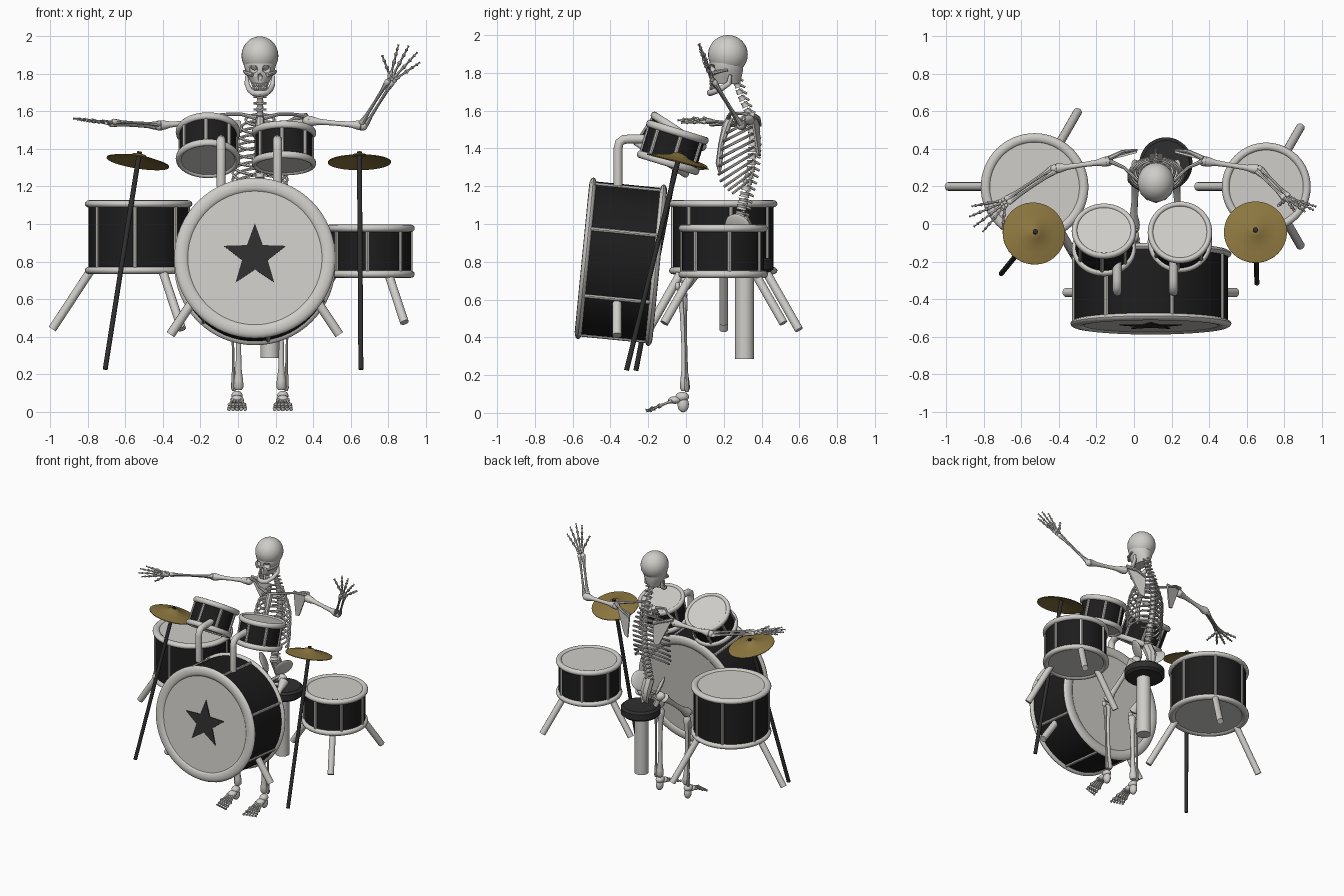
import bpy, bmesh
from math import sin, cos, pi, radians
from mathutils import Vector, Matrix

if "Cube" in bpy.data.objects:
    bpy.data.objects.remove(bpy.data.objects["Cube"])


def material(name, rgb):
    m = bpy.data.materials.new(name)
    m.use_nodes = True
    m.diffuse_color = (*rgb, 1)
    m.node_tree.nodes["Principled BSDF"].inputs["Base Color"].default_value = (*rgb, 1)
    return m


PALE = material("pale grey", (0.62, 0.61, 0.58))
BLACK = material("shell black", (0.012, 0.012, 0.012))
CHARCOAL = material("charcoal", (0.028, 0.028, 0.028))
BRASS = material("brass", (0.26, 0.18, 0.05))


def finish(name, bm, mat, angle=40):
    bmesh.ops.recalc_face_normals(bm, faces=bm.faces)
    me = bpy.data.meshes.new(name)
    bm.to_mesh(me)
    bm.free()
    me.materials.append(mat)
    for p in me.polygons:
        p.use_smooth = True
    me.set_sharp_from_angle(angle=radians(angle))
    ob = bpy.data.objects.new(name, me)
    bpy.context.collection.objects.link(ob)
    return ob


def loft(bm, rings, loop=False):
    vs = [[bm.verts.new(p) for p in r] for r in rings]
    n = len(vs[0])
    pairs = list(zip(vs, vs[1:])) + ([(vs[-1], vs[0])] if loop else [])
    for a, b in pairs:
        for i in range(n):
            j = (i + 1) % n
            bm.faces.new((a[i], a[j], b[j], b[i]))
    if not loop:
        bm.faces.new(vs[0])
        bm.faces.new(vs[-1])


def lathe(bm, profile, M=Matrix(), n=48, loop=False):
    loft(bm, [[M @ Vector((r * cos(2 * pi * i / n), r * sin(2 * pi * i / n), z))
               for i in range(n)] for r, z in profile], loop)


def tube(bm, pts, radii, n=8):
    pts = [Vector(p) for p in pts]
    if not isinstance(radii, (list, tuple)):
        radii = [radii] * len(pts)
    rings, side = [], None
    for i, p in enumerate(pts):
        t = (pts[min(i + 1, len(pts) - 1)] - pts[max(i - 1, 0)]).normalized()
        side = (side - t * side.dot(t)).normalized() if side else t.orthogonal().normalized()
        up = t.cross(side)
        rings.append([p + (side * cos(2 * pi * k / n) + up * sin(2 * pi * k / n)) * radii[i]
                      for k in range(n)])
    loft(bm, rings)


def bone(bm, a, b, r, n=8):
    a, b = Vector(a), Vector(b)
    ts = (0, .03, .1, .22, .5, .78, .9, .97, 1)
    fs = (1.1, 1.8, 1.6, 1.05, .85, 1.05, 1.6, 1.8, 1.1)
    tube(bm, [a.lerp(b, t) for t in ts], [r * f for f in fs], n)


def ball(bm, c, half, rot=Matrix(), seg=20):
    M = Matrix.Translation(c) @ rot @ Matrix.Diagonal((*half, 1))
    bmesh.ops.create_uvsphere(bm, u_segments=seg, v_segments=seg * 3 // 4, radius=1, matrix=M)


# ---------- Drums ----------
def drum(name, c, r, length, tilt=0, phase=-94):
    M = Matrix.Translation(c) @ Matrix.Rotation(radians(tilt), 4, 'X')
    h, s = length / 2, r - .02
    bm = bmesh.new()
    lathe(bm, [(s, -h + .015), (s, h - .015)], M, 64)
    finish(name + "_shell", bm, BLACK)
    bm = bmesh.new()
    for e in (-1, 1):
        w = .09 * r
        hoop = [(r - w + w * cos(a * pi / 6), e * (h - .018) + .02 * sin(a * pi / 6)) for a in range(12)]
        lathe(bm, hoop, M, 64, loop=True)
    finish(name + "_hoops", bm, PALE)
    bm = bmesh.new()
    for e in (-1, 1):
        lathe(bm, [(r * .86, e * (h - .02)), (r * .86, e * (h - .008))], M, 64)
    finish(name + "_heads", bm, PALE)
    bm = bmesh.new()
    for k in range(7):
        a = radians(phase) + 2 * pi * k / 7
        tube(bm, [M @ Vector((s * cos(a), s * sin(a), z)) for z in (-h + .02, h - .02)], .011)
    finish(name + "_tension_rods", bm, PALE)
    return M


bass = drum("bass_drum", (.09, -.345, .8), .43, .41, 84.4, 74)
drum("right_tom", (-.16, -.085, 1.42), .172, .205, -33)
drum("left_tom", (.245, -.07, 1.405), .172, .205, -17)
drum("floor_tom", (-.53, .197, .93), .287, .39)
drum("snare_drum", (.705, .197, .855), .237, .28)

# Star plate on the bass drum front
bm = bmesh.new()
star = [(.175 if k % 2 == 0 else .072, pi / 2 + k * pi / 5) for k in range(10)]
loft(bm, [[bass @ Vector((r * cos(a), .01 + r * sin(a), z)) for r, a in star] for z in (.196, .203)])
finish("star", bm, CHARCOAL)

# Drum legs and tom holders
for name, x, z, r0, r1, z1 in (("floor_tom_legs", -.53, .76, .25, .46, .44),
                               ("snare_legs", .705, .74, .19, .365, .475)):
    bm = bmesh.new()
    for a in (pi, pi / 3, -pi / 3):
        tube(bm, [(x + r * cos(a), .2 + r * sin(a), h) for r, h in ((r0, z), (r1, z1))], .023, 14)
    finish(name, bm, PALE)
bm = bmesh.new()
for e in (-1, 1):
    tube(bm, [(.09 + e * .33, -.365, .59), (.09 + e * .45, -.365, .41)], .025, 14)
finish("bass_drum_legs", bm, PALE)
bm = bmesh.new()
for x, y in ((-.09, -.16), (.21, -.2)):
    tube(bm, [(x, -.36, 1.2), (x, -.36, 1.4), (x, -.352, 1.432), (x, -.33, 1.447),
              (x, -.3, 1.45), (x, y, 1.45)], .024, 14)
finish("tom_holders", bm, PALE)

# ---------- Cymbals ----------
for side, top, foot in (("right", (-.525, -.04, 1.385), (-.708, -.265, .225)),
                        ("left", (.647, -.03, 1.385), (.655, -.315, .225))):
    top, foot = Vector(top), Vector(foot)
    bm = bmesh.new()
    tube(bm, [foot, top], .0135, 12)
    finish(side + "_cymbal_stand", bm, CHARCOAL)
    axis = top - foot
    M = Matrix.Translation(top - axis * .045) @ axis.to_track_quat('Z', 'Y').to_matrix().to_4x4()
    bm = bmesh.new()
    lathe(bm, [(.01, .03), (.05, .018), (.11, .008), (.168, -.006), (.168, -.001),
               (.11, .014), (.05, .026), (.035, .038), (.01, .044)], M)
    finish(side + "_cymbal", bm, BRASS)

# ---------- Stool ----------
bm = bmesh.new()
lathe(bm, [(.125, .745), (.142, .76), (.142, .805), (.125, .82)], Matrix.Translation((.17, .32, 0)))
finish("stool_seat", bm, CHARCOAL)
bm = bmesh.new()
lathe(bm, [(.05, .285), (.05, .75)], Matrix.Translation((.17, .31, 0)), 32)
finish("stool_post", bm, PALE)

# ---------- Skeleton ----------
CX = .117
bm = bmesh.new()
ball(bm, (CX, .222, 1.897), (.098, .105, .103), seg=32)
finish("cranium", bm, PALE)

# Face with eye sockets and nose opening cut in
bm = bmesh.new()
face = [(1.885, .08, .085), (1.85, .086, .09), (1.81, .076, .086), (1.78, .062, .08), (1.74, .042, .07)]
loft(bm, [[(CX + w * cos(a * pi / 16), .215 + d * sin(a * pi / 16), z) for a in range(32)]
          for z, w, d in face])
face_ob = finish("face", bm, PALE)
bm = bmesh.new()
for e in (-1, 1):
    ball(bm, (CX + e * .037, .13, 1.825), (.024, .035, .021))
ball(bm, (CX, .13, 1.783), (.012, .025, .018))
cutter = finish("socket_cutter", bm, PALE)
cutter.hide_render = True
cutter.hide_viewport = True
mod = face_ob.modifiers.new("sockets", 'BOOLEAN')
mod.operation, mod.object, mod.solver = 'DIFFERENCE', cutter, 'EXACT'

# Jaw, cheekbones and teeth
bm = bmesh.new()
half = [(.072, .235, 1.79), (.068, .228, 1.745), (.055, .185, 1.715), (.032, .14, 1.697)]
jaw = [(CX - x, y, z) for x, y, z in half] + [(CX, .128, 1.695)] + [(CX + x, y, z) for x, y, z in half[::-1]]
tube(bm, jaw, [.008, .014, .015, .016, .018, .016, .015, .014, .008], 10)
for e in (-1, 1):
    tube(bm, [(CX + e * x, y, z) for x, y, z in ((.04, .135, 1.795), (.074, .165, 1.805), (.085, .22, 1.815))],
         [.012, .01, .007])
finish("jaw_and_cheekbones", bm, PALE)
bm = bmesh.new()
for z in (1.722, 1.742):
    for k in range(-4, 5):
        a = k * .27
        ball(bm, (CX + .043 * sin(a), .19 - .06 * cos(a), z), (.0065, .006, .011), seg=8)
finish("teeth", bm, PALE)

# Spine
path = [Vector((CX, y, z)) for y, z in ((.255, 1.79), (.285, 1.69), (.335, 1.58), (.355, 1.45),
                                        (.345, 1.3), (.31, 1.15), (.285, 1.04), (.32, .92))]


def spine_at(z):
    for a, b in zip(path, path[1:]):
        if a.z >= z >= b.z:
            return a.lerp(b, (a.z - z) / (a.z - b.z))


bm = bmesh.new()
for k in range(24):
    z = 1.78 - k * .034
    p, q = spine_at(z), spine_at(z - .025)
    r = .017 + .0006 * k
    tube(bm, [p, p.lerp(q, .5), q], [r, r * .82, r], 10)
    tube(bm, [p, p + Vector((0, .045, -.022))], [.009, .006], 6)
    tube(bm, [p + Vector((-.035, .015, 0)), p + Vector((.035, .015, 0))], .006, 6)
finish("spine", bm, PALE)

# Rib cage
bm = bmesh.new()
for i in range(11):
    zb = 1.585 - .036 * i
    g = sin(min(1, .35 + i * .13) * pi / 2)
    w, d, back = .145 * g, .09 * g, spine_at(zb).y
    end = 165 if i < 7 else 165 - (i - 6) * 20
    for e in (-1, 1):
        pts = []
        for k in range(15):
            a = radians(6 + (end - 6) * k / 14)
            pts.append((CX + e * w * sin(a), back - d + d * cos(a), zb - (.03 + .004 * i) * (1 - cos(a))))
        tube(bm, pts, .0075, 6)
finish("ribs", bm, PALE)
bm = bmesh.new()
tube(bm, [(CX, .235, 1.565), (CX, .215, 1.52), (CX, .185, 1.42), (CX, .175, 1.32), (CX, .178, 1.27)],
     [.02, .024, .015, .018, .006])
finish("breastbone", bm, PALE)

# Shoulder girdle
bm = bmesh.new()
for e in (-1, 1):
    tube(bm, [(CX + e * x, y, z) for x, y, z in ((.02, .225, 1.565), (.1, .235, 1.585), (.17, .3, 1.585), (.245, .335, 1.575))],
         [.013, .009, .009, .012])
    tri = [(.235, .35, 1.56), (.1, .385, 1.55), (.115, .39, 1.36), (.15, .38, 1.37)]
    loft(bm, [[(CX + e * x, y + o, z) for x, y, z in tri] for o in (-.006, .006)])
    tube(bm, [(CX + e * .1, .395, 1.52), (CX + e * .18, .385, 1.56), (CX + e * .25, .35, 1.58)], [.006, .01, .014])
finish("collarbones_and_shoulder_blades", bm, PALE)

# Pelvis
bm = bmesh.new()
for e in (-1, 1):
    rot = Matrix.Rotation(e * radians(28), 4, 'Y') @ Matrix.Rotation(e * radians(-25), 4, 'Z')
    ball(bm, (CX + e * .085, .275, .985), (.014, .075, .075), rot)
    ball(bm, (CX + e * .08, .265, .9), (.03, .035, .035))
    tube(bm, [(CX + e * x, y, z) for x, y, z in ((.075, .27, .9), (.055, .285, .84), (.03, .225, .855), (0, .2, .88), (.07, .25, .92))],
         [.02, .022, .013, .014, .014])
tube(bm, [(CX, .29, 1.03), (CX, .33, .95), (CX, .335, .88), (CX, .31, .84)], [.04, .04, .022, .007])
finish("pelvis", bm, PALE)


# Hands: fan of jointed fingers plus a thumb
def hand(name, wrist, aim, spread, thumb):
    wrist, aim = Vector(wrist), Vector(aim).normalized()
    spread = Vector(spread)
    spread = (spread - aim * spread.dot(aim)).normalized()
    bm = bmesh.new()
    for k in range(6):
        ball(bm, wrist + aim * (.012 + .018 * (k // 3)) + spread * (k % 3 - 1) * .017, (.012,) * 3, seg=8)
    for k, size in enumerate((.9, 1, .97, .8)):
        f = (k - 1.5) * thumb
        direction = (aim - spread * f * .24).normalized()
        p = wrist + aim * .035 - spread * f * .014
        for length, r in ((.075, .0065), (.05, .006), (.035, .005), (.025, .004)):
            q = p + direction * length * size
            bone(bm, p, q, r, 6)
            p = q
    p = wrist + aim * .02 + spread * thumb * .02
    direction = (aim * .75 + spread * thumb).normalized()
    for length, r in ((.05, .007), (.04, .006), (.03, .005)):
        bone(bm, p, p + direction * length, r, 6)
        p += direction * length
    finish(name, bm, PALE)


for side, e, elbow, wrist, aim, spread, thumb in (
        ("right", -1, (-.42, .295, 1.525), (-.68, .12, 1.54), (-.19, -.11, .02), (.5, -.85, -.1), 1),
        ("left", 1, (.665, .29, 1.525), (.815, .14, 1.765), (.12, -.07, .17), (.8, .1, -.5), -1)):
    shoulder, elbow, wrist = Vector((CX + e * .255, .335, 1.55)), Vector(elbow), Vector(wrist)
    bm = bmesh.new()
    bone(bm, shoulder, elbow, .0155, 12)
    ball(bm, shoulder, (.028, .028, .028), seg=12)
    ball(bm, elbow, (.027, .024, .027), seg=12)
    off = (wrist - elbow).cross(Vector((0, .6, .8))).normalized() * .013
    bone(bm, elbow + off, wrist + off, .0095)
    bone(bm, elbow - off, wrist - off, .0085)
    finish(side + "_arm", bm, PALE)
    hand(side + "_hand", wrist, aim, spread, thumb)

# Legs and feet
for side, e in (("right", -1), ("left", 1)):
    x = CX + e * .122
    bm = bmesh.new()
    bone(bm, (CX + e * .105, .265, .9), (x, -.015, .675), .02, 12)
    ball(bm, (CX + e * .09, .265, .905), (.028, .028, .028), seg=12)
    ball(bm, (x, -.045, .67), (.02, .014, .022), seg=12)
    bone(bm, (x - e * .008, -.02, .645), (x - e * .008, -.005, .115), .0155, 12)
    bone(bm, (x + e * .026, -.005, .62), (x + e * .018, .005, .11), .0075)
    finish(side + "_leg", bm, PALE)
    bm = bmesh.new()
    ball(bm, (x, -.02, .085), (.03, .036, .026))
    ball(bm, (x, -.015, .045), (.026, .03, .042))
    ball(bm, (x, -.06, .068), (.032, .035, .02))
    for k in range(5):
        f = k - 2
        p, q = Vector((x + f * .012, -.075, .063)), Vector((x + f * .019, -.145, .035))
        tip = Vector((x + f * .022, -.2 + .006 * f * e, .012))
        bone(bm, p, q, .0075, 6)
        bone(bm, q, q.lerp(tip, .55), .0065, 6)
        bone(bm, q.lerp(tip, .55), tip, .006, 6)
    finish(side + "_foot", bm, PALE)
